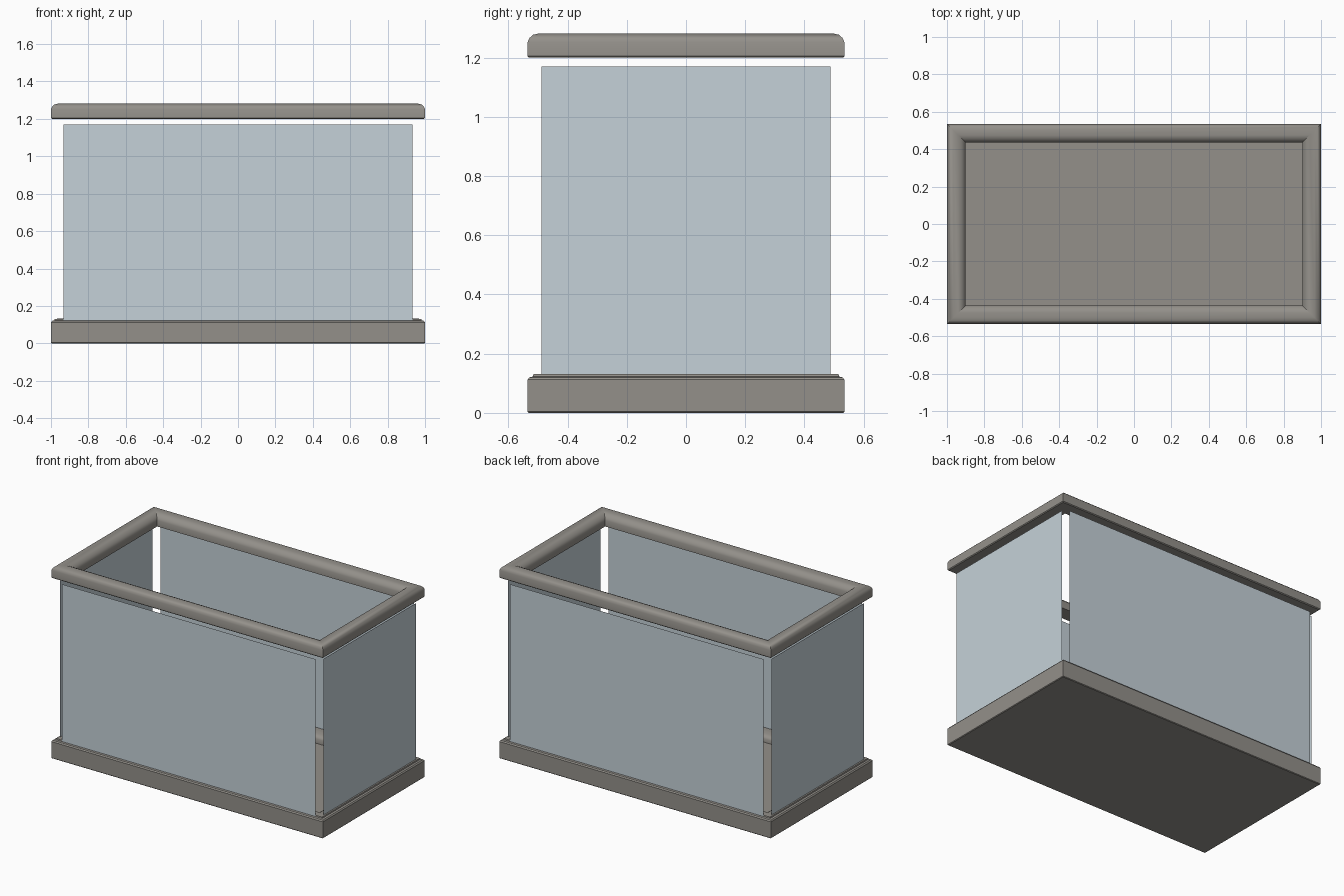
import bpy, bmesh, math

if "Cube" in bpy.data.objects:
    bpy.data.objects.remove(bpy.data.objects["Cube"])

def material(name, rgb):
    m = bpy.data.materials.new(name)
    m.diffuse_color = (*rgb, 1.0)
    m.use_nodes = True
    m.node_tree.nodes["Principled BSDF"].inputs["Base Color"].default_value = m.diffuse_color
    return m

GREY = material("warm grey plastic", (0.295, 0.28, 0.255))
GLASS = material("pale blue glass", (0.56, 0.64, 0.69))
HX, HY = 1.0, 0.535          # outer half sizes

def add_object(name, bm, mat):
    mesh = bpy.data.meshes.new(name)
    bm.normal_update()
    bm.to_mesh(mesh)
    bm.free()
    mesh.materials.append(mat)
    ob = bpy.data.objects.new(name, mesh)
    bpy.context.collection.objects.link(ob)
    return ob

def smooth(ob):
    bpy.ops.object.select_all(action='DESELECT')
    ob.select_set(True)
    bpy.context.view_layer.objects.active = ob
    bpy.ops.object.shade_smooth_by_angle(angle=math.radians(32))

def rect_sweep(name, profile, closed):
    """Sweep (inset, z) points round the rectangle with mitred corners."""
    bm = bmesh.new()
    rings = []
    for inset, z in profile:
        x, y = HX - inset, HY - inset
        rings.append([bm.verts.new((sx * x, sy * y, z))
                      for sx, sy in ((-1, -1), (1, -1), (1, 1), (-1, 1))])
    pairs = list(zip(rings, rings[1:]))
    if closed:
        pairs.append((rings[-1], rings[0]))
    else:
        bm.faces.new(rings[0])
        bm.faces.new(rings[-1])
    for a, b in pairs:
        for i in range(4):
            j = (i + 1) % 4
            bm.faces.new((a[i], a[j], b[j], b[i]))
    bmesh.ops.recalc_face_normals(bm, faces=bm.faces)
    ob = add_object(name, bm, GREY)
    smooth(ob)
    return ob

# base tray with stepped, rounded rim and a sunken floor
rect_sweep("base_tray", [
    (0.004, 0.0), (0.0, 0.004), (0.0, 0.112), (0.006, 0.12), (0.018, 0.123),
    (0.02, 0.131), (0.05, 0.132), (0.075, 0.126), (0.094, 0.112),
    (0.1, 0.1), (0.1, 0.07)], False)

# thin floor plate covering the left part of the tray
bm = bmesh.new()
bmesh.ops.create_cube(bm, size=1)
for v in bm.verts:
    v.co = (-0.56 + v.co.x * 0.68, v.co.y * 0.87, 0.073 + v.co.z * 0.008)
add_object("floor_plate", bm, GREY)

# top rim frame
rect_sweep("top_frame", [
    (0.005, 1.2), (0.0, 1.205), (0.0, 1.252), (0.006, 1.266), (0.018, 1.277),
    (0.035, 1.281), (0.06, 1.279), (0.08, 1.27), (0.094, 1.255),
    (0.1, 1.24), (0.1, 1.2)], True)

# four separate glass panes with open corners
def pane(name, corners):
    bm = bmesh.new()
    bm.faces.new([bm.verts.new(c) for c in corners])
    add_object(name, bm, GLASS)

Z0, Z1 = 0.122, 1.17
for s, side in ((-1, "front"), (1, "back")):
    y, w = s * 0.517, -s * 0.933
    pane(side + "_pane", [(-w, y, Z0), (w, y, Z0), (w, y, Z1), (-w, y, Z1)][::1])
for s, side in ((-1, "left"), (1, "right")):
    x, w = s * 0.97, s * 0.488
    pane(side + "_pane", [(x, -w, Z0), (x, w, Z0), (x, w, Z1), (x, -w, Z1)])
